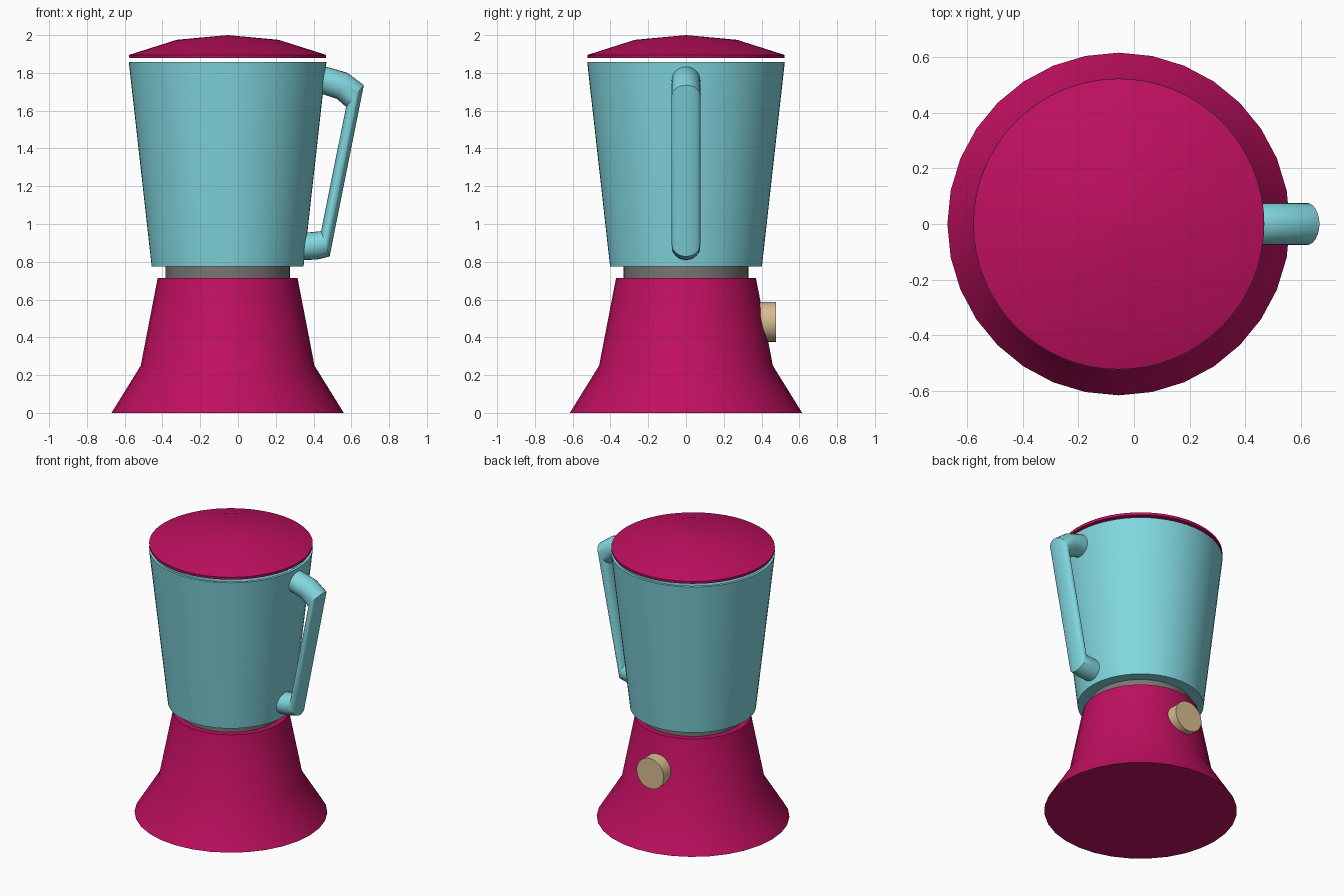
import bpy
import bmesh
from math import cos, sin, pi, radians
from mathutils import Vector, Matrix

AXIS_X = -0.055   # the body axis sits left of centre because of the handle

cube = bpy.data.objects.get("Cube")
if cube:
    bpy.data.objects.remove(cube, do_unlink=True)


def material(name, rgb):
    mat = bpy.data.materials.new(name)
    mat.use_nodes = True
    mat.diffuse_color = (*rgb, 1)
    mat.node_tree.nodes["Principled BSDF"].inputs["Base Color"].default_value = (*rgb, 1)
    return mat


magenta = material("magenta", (0.52, 0.005, 0.115))
aqua = material("aqua", (0.22, 0.68, 0.74))
grey = material("grey", (0.19, 0.18, 0.175))
tan = material("tan", (0.69, 0.51, 0.28))


def add_loft(name, rings, mat, smooth_angle=40):
    """Skin a list of point rings, close both ends and shade smooth."""
    bm = bmesh.new()
    loops = [[bm.verts.new(p) for p in ring] for ring in rings]
    count = len(loops[0])
    for low, high in zip(loops, loops[1:]):
        for i in range(count):
            j = (i + 1) % count
            bm.faces.new((low[i], low[j], high[j], high[i]))
    bm.faces.new(loops[0])
    bm.faces.new(loops[-1])
    bmesh.ops.remove_doubles(bm, verts=bm.verts, dist=0.0002)
    bmesh.ops.recalc_face_normals(bm, faces=bm.faces)
    mesh = bpy.data.meshes.new(name)
    bm.to_mesh(mesh)
    bm.free()
    mesh.materials.append(mat)
    obj = bpy.data.objects.new(name, mesh)
    bpy.context.collection.objects.link(obj)
    bpy.ops.object.select_all(action='DESELECT')
    obj.select_set(True)
    bpy.context.view_layer.objects.active = obj
    bpy.ops.object.shade_smooth_by_angle(angle=radians(smooth_angle))
    return obj


def add_turned(name, profile, mat, sides, smooth_angle=40):
    """Revolve (radius, height) pairs around the body axis."""
    rings = [[Vector((r * cos(2 * pi * i / sides), r * sin(2 * pi * i / sides), z))
              for i in range(sides)] for r, z in profile]
    obj = add_loft(name, rings, mat, smooth_angle)
    obj.location.x = AXIS_X
    return obj


# Flared motor base and the collar under the jar
add_turned("motor_base", [(0.615, 0), (0.46, 0.25), (0.37, 0.715)], magenta, 32)
add_turned("collar", [(0.33, 0.70), (0.33, 0.785)], grey, 48)

# Jar: outer wall, rim, inner wall and inner floor
add_turned("jar", [(0.402, 0.775), (0.523, 1.857), (0.505, 1.857), (0.385, 0.80)], aqua, 64)

# Low domed lid, held just above the rim
add_turned("lid", [(0.52, 1.878), (0.522, 1.895), (0.27, 1.975), (0.001, 2.0)], magenta, 64)

# Round knob on the back of the base
knob = add_turned("knob", [(0.106, 0), (0.106, 0.135)], tan, 32)
knob.data.transform(Matrix.Rotation(radians(-90), 4, 'X'))
knob.location = (AXIS_X, 0.342, 0.482)

# Handle: round sections, each spanning an outer and an inner point in the xz plane
sections = [((0.40, 1.835), (0.40, 1.685)),
            ((0.47, 1.832), (0.455, 1.685)),
            ((0.58, 1.80), (0.525, 1.662)),
            ((0.666, 1.735), (0.572, 1.62)),
            ((0.485, 0.828), (0.44, 0.962)),
            ((0.42, 0.812), (0.40, 0.958)),
            ((0.32, 0.808), (0.32, 0.95))]
handle_rings = []
for outer, inner in sections:
    a = Vector((outer[0], 0, outer[1]))
    b = Vector((inner[0], 0, inner[1]))
    centre, reach = (a + b) / 2, (a - b) / 2
    side = Vector((0, 0.076, 0))
    handle_rings.append([centre + reach * cos(t * pi / 12) + side * sin(t * pi / 12)
                         for t in range(24)])
add_loft("handle", handle_rings, aqua, 35)
